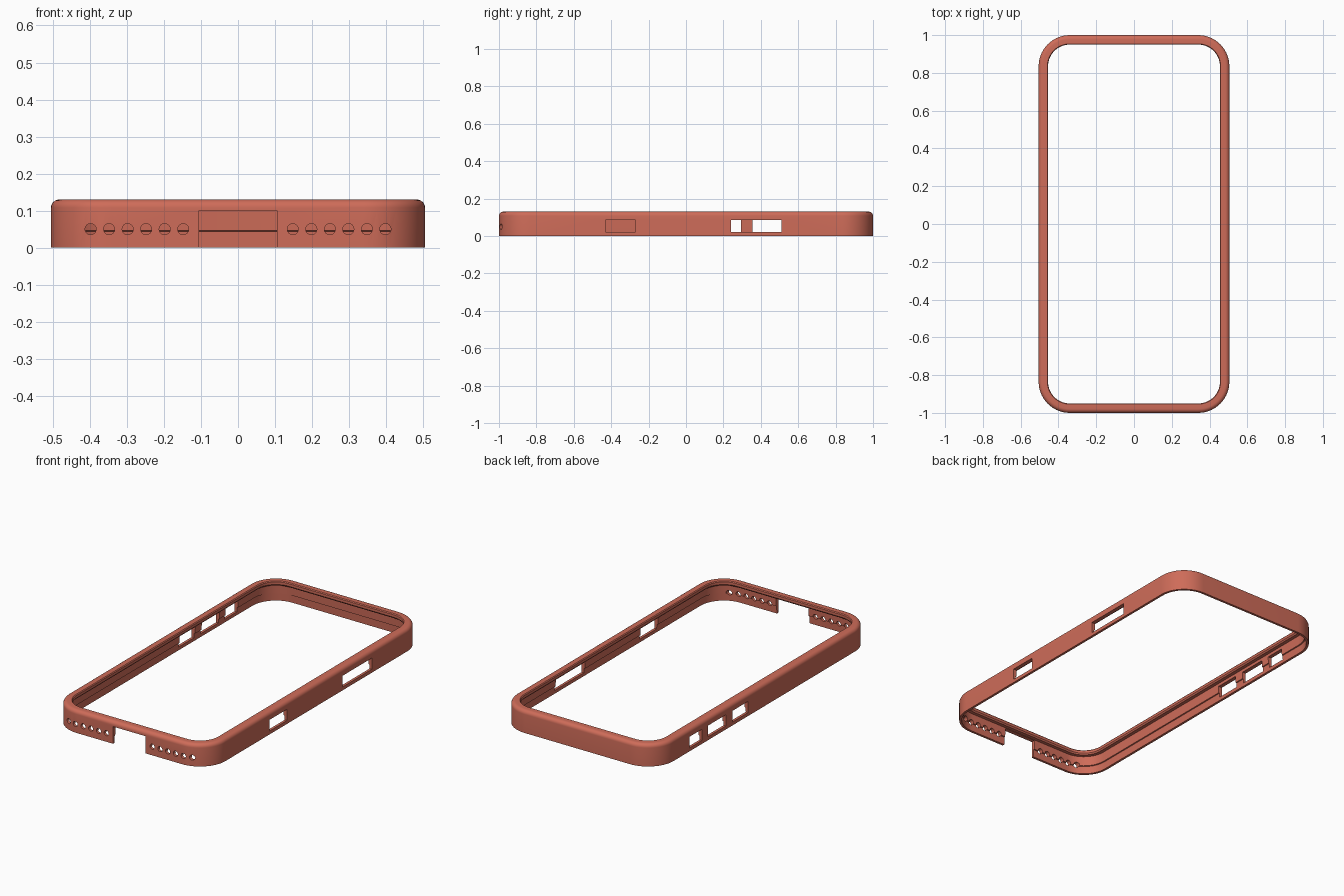
import bpy
import bmesh
from math import sin, cos, pi, radians
from mathutils import Matrix, Vector

cube = bpy.data.objects.get("Cube")
if cube:
    bpy.data.objects.remove(cube, do_unlink=True)

HALF_X, HALF_Y, CORNER = 0.505, 1.0, 0.165
HEIGHT, FILLET = 0.13, 0.022
CORNER_STEPS = 14

coral = bpy.data.materials.new("coral")
coral.use_nodes = True
colour = (0.62, 0.15, 0.10, 1)
coral.diffuse_color = colour
coral.node_tree.nodes["Principled BSDF"].inputs["Base Color"].default_value = colour


def make_object(name, bm):
    bmesh.ops.recalc_face_normals(bm, faces=bm.faces[:])
    mesh = bpy.data.meshes.new(name)
    bm.to_mesh(mesh)
    bm.free()
    mesh.materials.append(coral)
    obj = bpy.data.objects.new(name, mesh)
    bpy.context.collection.objects.link(obj)
    return obj


def outline(inset, z):
    """Rounded rectangle moved inwards from the outer wall."""
    points = []
    r = CORNER - inset
    for k, (sx, sy) in enumerate([(1, 1), (-1, 1), (-1, -1), (1, -1)]):
        for i in range(CORNER_STEPS + 1):
            a = (k + i / CORNER_STEPS) * pi / 2
            points.append(Vector((sx * (HALF_X - CORNER) + r * cos(a),
                                  sy * (HALF_Y - CORNER) + r * sin(a), z)))
    return points


# Wall section as (inset, height): outer wall, rounded top, lip, stepped inside
profile = [(0, 0)]
for i in range(7):
    a = i / 6 * pi / 2
    profile.append((FILLET * (1 - cos(a)), HEIGHT - FILLET * (1 - sin(a))))
profile += [(0.046, HEIGHT), (0.05, HEIGHT - 0.005), (0.05, 0.11),
            (0.044, 0.102), (0.024, 0.102), (0.022, 0.046),
            (0.016, 0.044), (0.014, 0)]

bm = bmesh.new()
loops = [[bm.verts.new(p) for p in outline(*point)] for point in profile]
for a, b in zip(loops, loops[1:] + loops[:1]):
    for i in range(len(a)):
        j = (i + 1) % len(a)
        bm.faces.new((a[i], a[j], b[j], b[i]))
frame = make_object("bumper_frame", bm)

# Openings through the wall
bm = bmesh.new()


def cut_box(x0, x1, y0, y1, z0, z1):
    centre = Vector((x0 + x1, y0 + y1, z0 + z1)) / 2
    size = Matrix.Diagonal((x1 - x0, y1 - y0, z1 - z0, 1))
    bmesh.ops.create_cube(bm, size=1, matrix=Matrix.Translation(centre) @ size)


# Charging port notch
cut_box(-0.105, 0.105, -1.1, -0.9, -0.1, 0.1)
# Side button openings
for y0, y1 in [(-0.43, -0.27), (0.24, 0.51)]:
    cut_box(0.4, 0.6, y0, y1, 0.02, 0.085)
for y0, y1 in [(0.15, 0.295), (0.355, 0.52), (0.575, 0.69)]:
    cut_box(-0.6, -0.4, y0, y1, 0.02, 0.085)
# Speaker holes
for side in (-1, 1):
    for i in range(6):
        place = Matrix.Translation((side * (0.148 + 0.05 * i), -0.98, 0.05))
        bmesh.ops.create_cone(bm, cap_ends=True, segments=16, radius1=0.015,
                              radius2=0.015, depth=0.2,
                              matrix=place @ Matrix.Rotation(radians(90), 4, 'X'))
cutter = make_object("opening_cutter", bm)
cutter.hide_render = True

cut = frame.modifiers.new("openings", 'BOOLEAN')
cut.operation = 'DIFFERENCE'
cut.solver = 'EXACT'
cut.object = cutter

bpy.ops.object.select_all(action='DESELECT')
frame.select_set(True)
bpy.context.view_layer.objects.active = frame
bpy.ops.object.modifier_apply(modifier=cut.name)
bpy.data.objects.remove(cutter, do_unlink=True)
bpy.ops.object.shade_smooth_by_angle(angle=radians(35))
